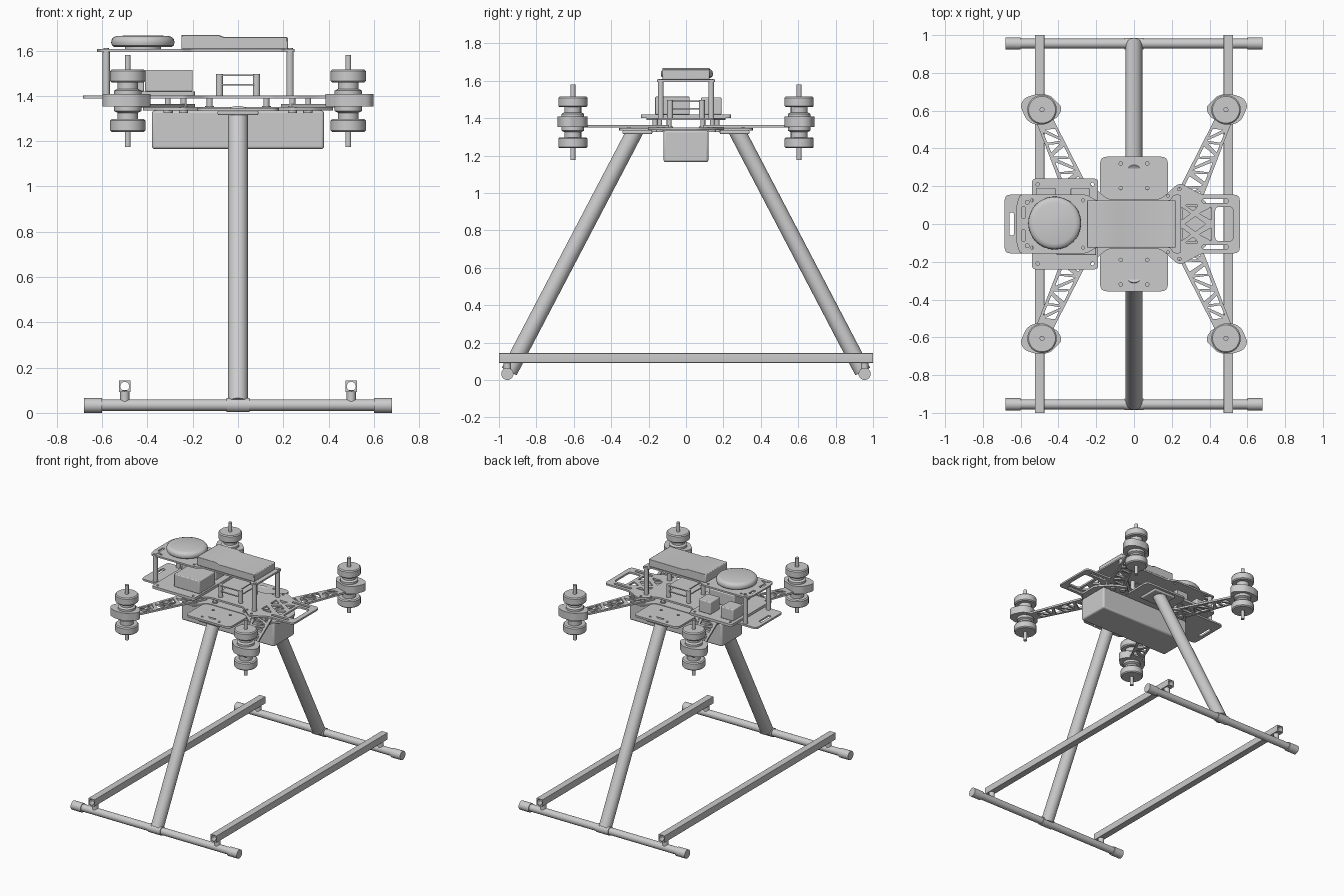
import bpy, bmesh
from math import sin, cos, pi, radians
from mathutils import Vector

if "Cube" in bpy.data.objects:
    bpy.data.objects.remove(bpy.data.objects["Cube"])

COL = bpy.context.scene.collection
SIDES = [(1, 1), (1, -1), (-1, 1), (-1, -1)]


def finish(name, bm, smooth=True):
    bmesh.ops.remove_doubles(bm, verts=bm.verts, dist=1e-5)
    bmesh.ops.recalc_face_normals(bm, faces=bm.faces)
    me = bpy.data.meshes.new(name)
    bm.to_mesh(me)
    bm.free()
    ob = bpy.data.objects.new(name, me)
    COL.objects.link(ob)
    if smooth:
        bpy.ops.object.select_all(action='DESELECT')
        ob.select_set(True)
        bpy.context.view_layer.objects.active = ob
        bpy.ops.object.shade_smooth_by_angle(angle=radians(35))
    return ob


def bevel(ob, w, seg=3):
    m = ob.modifiers.new("bevel", 'BEVEL')
    m.width, m.segments, m.limit_method = w, seg, 'ANGLE'
    return ob


def box(name, x, y, z, bev=0.0):
    bm = bmesh.new()
    bmesh.ops.create_cube(bm, size=1)
    for v in bm.verts:
        v.co = [(a + b) / 2 + c * (b - a) for (a, b), c in zip((x, y, z), v.co)]
    ob = finish(name, bm)
    return bevel(ob, bev) if bev else ob


def rod(name, p, q, r, n=32):
    p, q = Vector(p), Vector(q)
    bm = bmesh.new()
    bmesh.ops.create_cone(bm, cap_ends=True, segments=n, radius1=r, radius2=r, depth=(q - p).length)
    m = (q - p).to_track_quat('Z', 'Y').to_matrix()
    for v in bm.verts:
        v.co = m @ v.co + (p + q) / 2
    return finish(name, bm)


def lathe(name, prof, cx, cy, n=40):
    bm = bmesh.new()
    vs = [bm.verts.new((r, 0, z)) for r, z in prof]
    es = [bm.edges.new(e) for e in zip(vs, vs[1:])]
    bmesh.ops.spin(bm, geom=vs + es, axis=(0, 0, 1), cent=(0, 0, 0), angle=2 * pi, steps=n)
    bmesh.ops.translate(bm, verts=bm.verts, vec=(cx, cy, 0))
    return finish(name, bm)


def circle(x, y, r, n=20):
    return [(x + r * cos(2 * pi * i / n), y + r * sin(2 * pi * i / n)) for i in range(n)]


def rounded(pts, r, n=4):
    out, k = [], len(pts)
    for i in range(k):
        a, b, c = (Vector(pts[j % k]) for j in (i - 1, i, i + 1))
        d = min(r, (a - b).length * .45, (c - b).length * .45)
        p, q = b + (a - b).normalized() * d, b + (c - b).normalized() * d
        out += [tuple(p * (1 - t) ** 2 + b * 2 * t * (1 - t) + q * t * t) for t in (j / n for j in range(n + 1))]
    return out


def rect(x0, x1, y0, y1, r=0.0):
    p = [(x0, y0), (x1, y0), (x1, y1), (x0, y1)]
    return rounded(p, r) if r else p


def mirror_y(half):
    return half + [(x, -y) for x, y in reversed(half)]


def plate(name, loops, a, b, along_y=False):
    """Extruded outline; the loops inside the first one become holes."""
    cu = bpy.data.curves.new(name, 'CURVE')
    cu.dimensions, cu.fill_mode, cu.extrude = '2D', 'BOTH', (b - a) / 2
    for lp in loops:
        s = cu.splines.new('POLY')
        s.points.add(len(lp) - 1)
        for pt, (x, y) in zip(s.points, lp):
            pt.co = (x, y, 0, 1)
        s.use_cyclic_u = True
    tmp = bpy.data.objects.new("tmp", cu)
    COL.objects.link(tmp)
    me = bpy.data.meshes.new_from_object(tmp.evaluated_get(bpy.context.evaluated_depsgraph_get()))
    bpy.data.objects.remove(tmp)
    bm = bmesh.new()
    bm.from_mesh(me)
    for v in bm.verts:
        x, y, z = v.co
        z += (a + b) / 2
        v.co = (x, z, y) if along_y else (x, y, z)
    return finish(name, bm)


# Landing gear
for s in (1, -1):
    rod("skid", (-.66, s * .955, .034), (.66, s * .955, .034), .026)
    rod("leg", (0, s * .945, .045), (0, s * .27, 1.335), .044)
    rod("leg_collar", (-.05, s * .955, .034), (.05, s * .955, .034), .031)
    box("leg_bracket", (-.09, .09), sorted((s * .18, s * .34)), (1.315, 1.334), .006)
    plate("cross_bar", [rect(s * .5 - .025, s * .5 + .025, .092, .143, .003), circle(s * .5, .1175, .02)], -1, 1, True)
for sx, sy in SIDES:
    rod("skid_cap", (sx * .6, sy * .955, .0325), (sx * .68, sy * .955, .0325), .0325)
    rod("bar_post", (sx * .5, sy * .955, .04), (sx * .5, sy * .955, .1), .02)

# Battery
box("battery", (-.38, .38), (-.12, .12), (1.165, 1.335), .012)

# Lower plates
plate("wing_plate", [rect(-.18, .18, -.357, .357, .04)] +
      [circle(x, y, .009) for x in (-.07, .07) for y in (-.32, -.19, .19, .32)], 1.333, 1.347)
half = [(-.42, .07), (-.34, .16), (-.24, .21), (-.15, .13), (.15, .13), (.24, .21), (.34, .16), (.42, .07)]
plate("lower_plate", [rounded(mirror_y(half), .02)] +
      [rounded([(s * .26, y - .05), (s * .26, y + .05), (s * .36, y)], .01) for s in (1, -1) for y in (-.07, .07)],
      1.336, 1.351)

# Upper plate with truss cut-outs at the front end
half = [(-.685, .155), (-.36, .155), (-.24, .22), (-.14, .13), (.14, .13), (.24, .22), (.36, .155), (.56, .155)]
holes = [rect(.43, .525, -.09, .09, .02), rect(-.66, -.635, -.06, .06, .01)]
for s in (1, -1):
    holes += [rect(.36, .5, min(s * .112, s * .132), max(s * .112, s * .132), .009),
              rounded([(.25, s * .02), (.25, s * .09), (.30, s * .055)], .008),
              rounded([(.27, s * .10), (.34, s * .10), (.315, s * .068)], .008),
              rounded([(.41, s * .02), (.41, s * .09), (.345, s * .055)], .008),
              circle(.24, s * .185, .009), circle(.18, s * .15, .007)]
holes += [rounded([(.27, 0), (.325, .04), (.38, 0), (.325, -.04)], .008)]
plate("upper_plate", [rounded(mirror_y(half), .03)] + holes, 1.389, 1.402)
for sx, sy in SIDES:
    for x, y in ((.31, .14), (.24, .165), (.125, .09)):
        rod("short_standoff", (sx * x, sy * y, 1.345), (sx * x, sy * y, 1.392), .013, 20)
        rod("standoff_foot", (sx * x, sy * y, 1.325), (sx * x, sy * y, 1.356), .02, 20)


# Truss arms, motor mounts and twin motors
def arm_pt(t, s):
    return tuple(Vector((.19, .09)).lerp((.435, .57), t).lerp(Vector((.345, .09)).lerp((.525, .56), t), s))


holes = []
for i in range(5):
    t = .06 + i * .165
    a, b = (.15, .85) if i % 2 else (.85, .15)
    holes += [[(t, a), (t + .115, a), (t + .015, b)], [(t + .055, b), (t + .145, b), (t + .145, a + (b - a) * .2)]]
lower = [(0, 1.175), (.013, 1.175), (.013, 1.24), (.071, 1.24), (.078, 1.247), (.078, 1.29), (.071, 1.297),
         (.045, 1.297), (.045, 1.325), (.06, 1.333), (.06, 1.378)]
motor = lower + [(r, 2.756 - z) for r, z in reversed(lower[:-1])]
mount = [(.115, .02), (.095, .06), (.04, .082), (-.04, .08), (-.11, .01), (-.08, -.045), (.02, -.085), (.08, -.06)]
for sx, sy in SIDES:
    outline = [arm_pt(0, 0), arm_pt(0, 1), arm_pt(1, 1), arm_pt(1, 0)]
    loops = [outline] + [rounded([arm_pt(*p) for p in h], .006, 3) for h in holes]
    plate("arm", [[(sx * x, sy * y) for x, y in lp] for lp in loops], 1.349, 1.363)
    cx, cy = sx * .487, sy * .605
    plate("motor_mount", [rounded([(cx + sx * x, cy + sy * y) for x, y in mount], .03)], 1.352, 1.408)
    lathe("motor", motor, cx, cy)

# Electronics tray with controller box and receiver cubes
plate("tray", [rect(-.54, -.19, -.24, .24, .02)] +
      [circle(x, y, .009) for x in (-.51, -.22) for y in (-.21, .21)], 1.401, 1.42)
box("controller_box", (-.41, -.2), (-.165, .02), (1.419, 1.515), .006)
box("receiver_cube", (-.52, -.415), (.08, .19), (1.419, 1.505), .006)
box("receiver_cube", (-.335, -.235), (.08, .19), (1.419, 1.51), .006)

# Small circuit stack in the middle
for z in (1.445, 1.487):
    box("circuit_board", (-.075, .075), (-.1, .1), (z, z + .008))
for sx, sy in SIDES:
    rod("stack_post", (sx * .082, sy * .085, 1.4), (sx * .082, sy * .085, 1.497), .016, 20)

# Top deck on tall standoffs
half = [(-.622, .1), (-.605, .155), (-.25, .155), (-.2, .125), (.19, .125), (.21, .155), (.25, .155)]
holes = [circle(x, y, .008) for x in (-.54, -.27) for y in (-.125, .125)]
for s in (1, -1):
    holes += [rect(-.595, -.575, s * .06 - .03, s * .06 + .03, .008), circle(-.565, s * .115, .01)]
plate("top_deck", [rounded(mirror_y(half), .012)] + holes, 1.594, 1.606)
for y in (-.135, .135):
    for x in (-.582, .23):
        rod("tall_standoff", (x, y, 1.4), (x, y, 1.6), .016, 20)
        rod("standoff_screw", (x, y, 1.6), (x, y, 1.61), .012, 16)

# Round antenna puck and stepped top module
lathe("antenna_puck", [(0, 1.605), (.08, 1.605), (.08, 1.615), (.125, 1.615), (.136, 1.622), (.14, 1.635),
                       (.137, 1.65), (.128, 1.66), (.11, 1.665), (0, 1.666)], -.42, .005, 48)
prof = [(-.25, 1.606), (.22, 1.606), (.22, 1.659), (-.06, 1.659), (-.085, 1.669), (-.25, 1.669)]
bevel(plate("top_module", [prof], -.125, .125, True), .005, 2)
